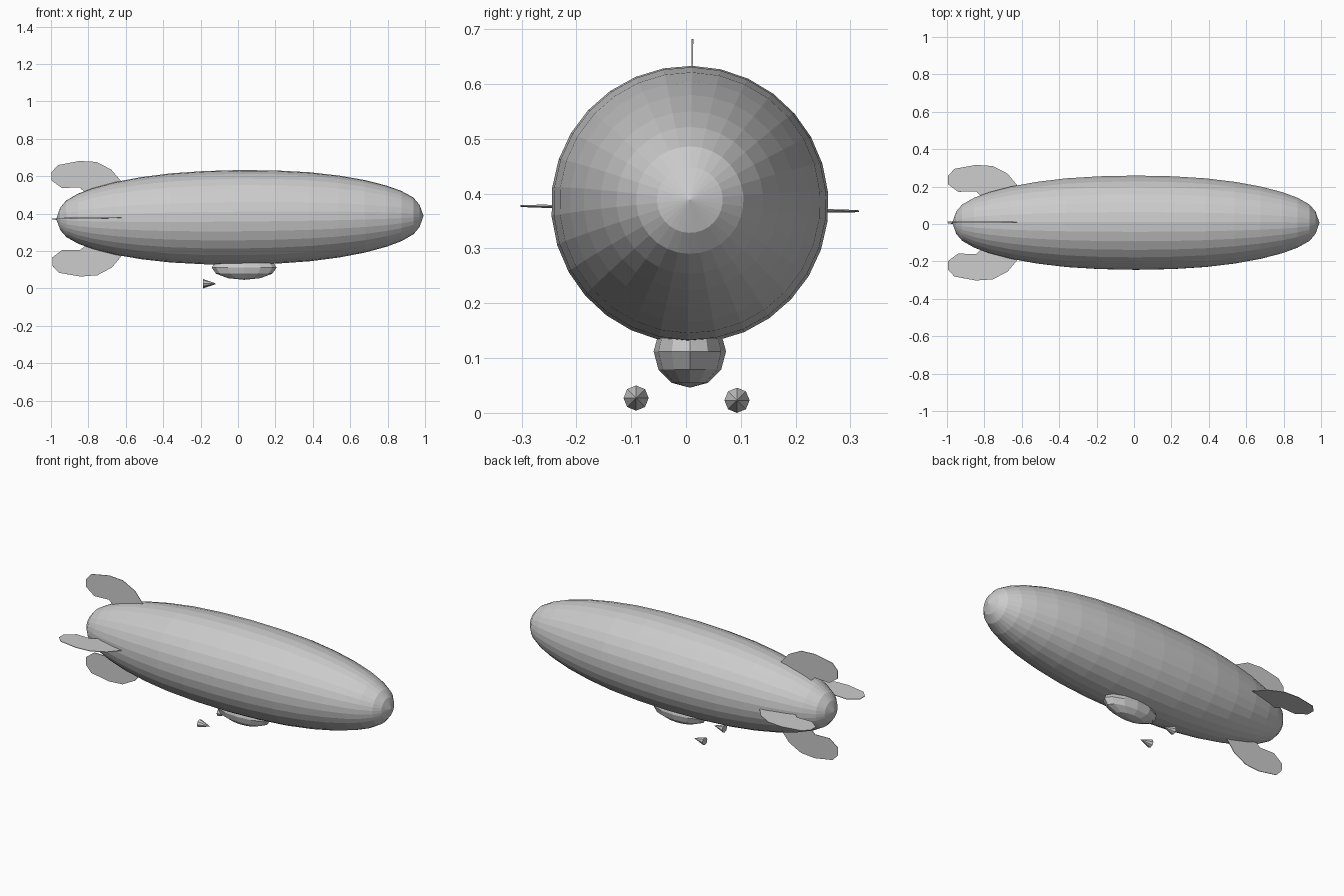
import bpy
import bmesh
from math import sin, cos, pi, radians
from mathutils import Matrix, Vector

cube = bpy.data.objects.get("Cube")
if cube:
    bpy.data.objects.remove(cube, do_unlink=True)

grey = bpy.data.materials.new("light_grey")
grey.use_nodes = True
grey.diffuse_color = (0.6, 0.6, 0.6, 1)
grey.node_tree.nodes["Principled BSDF"].inputs["Base Color"].default_value = (0.6, 0.6, 0.6, 1)


def finish(name, bm, matrix):
    """Turn a bmesh into a flat-shaded grey object."""
    bm.transform(matrix)
    bmesh.ops.recalc_face_normals(bm, faces=bm.faces)
    mesh = bpy.data.meshes.new(name)
    bm.to_mesh(mesh)
    bm.free()
    mesh.materials.append(grey)
    obj = bpy.data.objects.new(name, mesh)
    bpy.context.collection.objects.link(obj)
    return obj


# Common axis of hull and fins: slight nose-up pitch and a little roll
axis = (Matrix.Translation((0.01, 0.007, 0.38))
        @ Matrix.Rotation(radians(-0.5), 4, 'Y')
        @ Matrix.Rotation(radians(-0.9), 4, 'X'))

# Hull: half profile (fraction of half length, radius), mirrored and revolved
half = [(1, 0), (.978, .06), (.945, .098), (.88, .134), (.8, .163), (.68, .194),
        (.54, .219), (.38, .238), (.2, .249), (0, .253)]
profile = half + [(-t, r) for t, r in reversed(half[:-1])]
SIDES = 30
bm = bmesh.new()
rings = []
for t, r in profile:
    count = SIDES if r else 1
    rings.append([bm.verts.new((t * 0.982, r * sin(2 * pi * i / SIDES), r * cos(2 * pi * i / SIDES)))
                  for i in range(count)])
for a, b in zip(rings, rings[1:]):
    for i in range(SIDES):
        j = (i + 1) % SIDES
        quad = [a[i % len(a)], a[j % len(a)], b[j % len(b)], b[i % len(b)]]
        bm.faces.new(list(dict.fromkeys(quad)))
finish("hull", bm, axis)

# Tail fins: one thin outline (x, distance from axis) turned to four sides
outline = [(-1.005, .25), (-.97, .288), (-.855, .309), (-.765, .303), (-.686, .262),
           (-.63, .195), (-.82, .135), (-.855, .168), (-.95, .165), (-1.005, .206)]
for name, angle in (("upper_fin", 0), ("right_fin", 90), ("lower_fin", 180), ("left_fin", 270)):
    bm = bmesh.new()
    face = bm.faces.new([bm.verts.new((x, -0.0015, d)) for x, d in outline])
    extruded = bmesh.ops.extrude_face_region(bm, geom=[face])["geom"]
    bmesh.ops.translate(bm, vec=Vector((0, 0.003, 0)),
                        verts=[v for v in extruded if isinstance(v, bmesh.types.BMVert)])
    finish(name, bm, axis @ Matrix.Rotation(radians(angle), 4, 'X'))

# Gondola: low-poly ellipsoid sunk into the belly
bm = bmesh.new()
bmesh.ops.create_uvsphere(bm, u_segments=12, v_segments=6, radius=1)
finish("gondola", bm, Matrix.Translation((0.033, 0.007, 0.112))
       @ Matrix.Diagonal((0.174, 0.066, 0.066, 1)))

# Engines: small eight-sided cones pointing forward
for name, y, z in (("right_engine", -0.091, 0.027), ("left_engine", 0.093, 0.023)):
    bm = bmesh.new()
    bmesh.ops.create_cone(bm, cap_ends=True, segments=8, radius1=0.023, radius2=0, depth=0.07)
    finish(name, bm, Matrix.Translation((-0.153, y, z)) @ Matrix.Rotation(pi / 2, 4, 'Y'))
